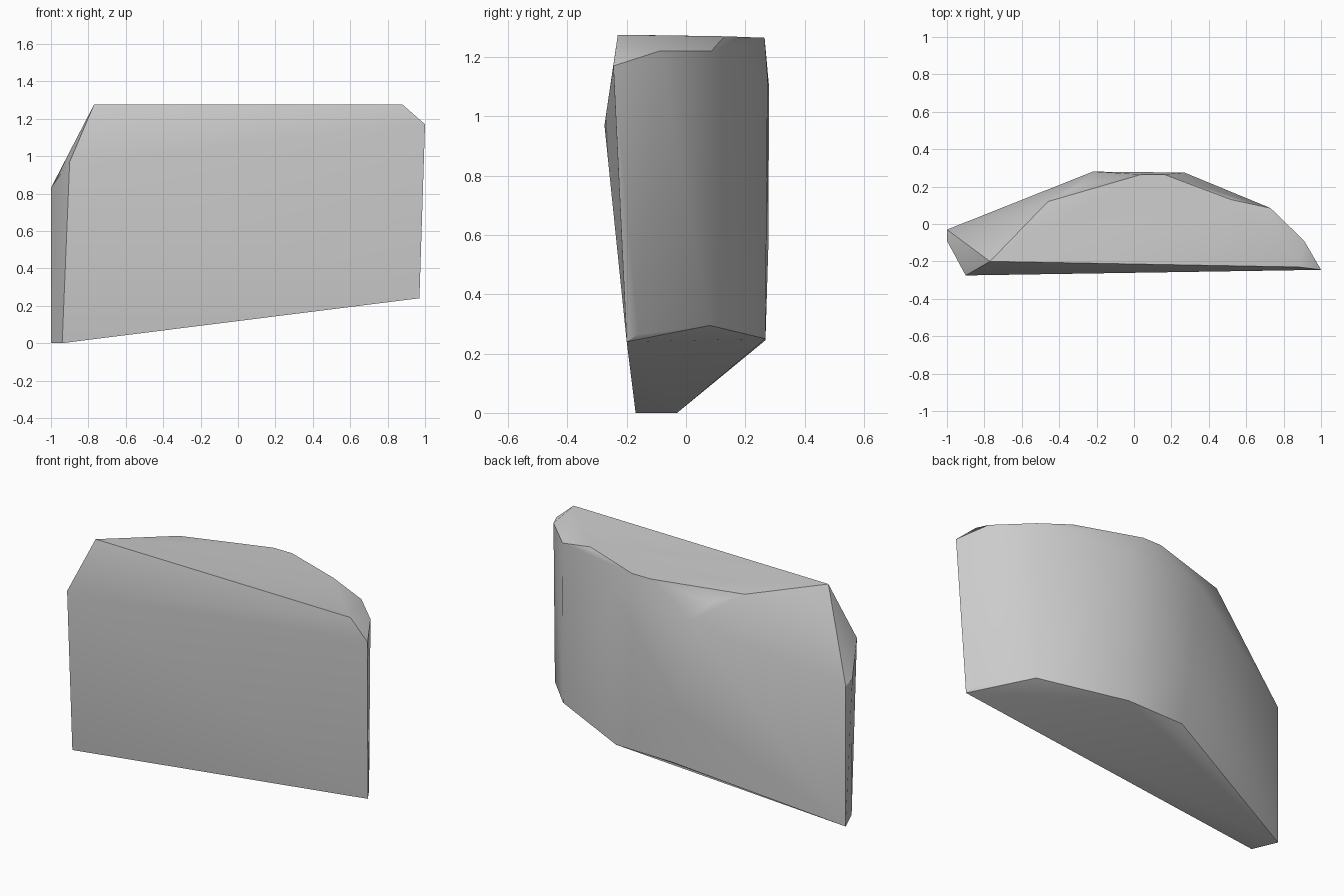
import bpy
import bmesh
import math

default_cube = bpy.data.objects.get("Cube")
if default_cube:
    bpy.data.objects.remove(default_cube, do_unlink=True)


def make_material(name, color):
    material = bpy.data.materials.new(name)
    material.use_nodes = True
    material.diffuse_color = color
    shader = material.node_tree.nodes["Principled BSDF"]
    shader.inputs["Base Color"].default_value = color
    return material


def hull_object(name, outlines, material, sharp_angle):
    """Wrap a stack of corner outlines in one convex, faceted body."""
    bm = bmesh.new()
    for outline in outlines:
        for corner in outline:
            bm.verts.new(corner)
    result = bmesh.ops.convex_hull(bm, input=bm.verts[:])
    unused = set(result["geom_interior"]) | set(result["geom_unused"])
    loose = [item for item in unused if isinstance(item, bmesh.types.BMVert)]
    bmesh.ops.delete(bm, geom=loose, context="VERTS")
    bmesh.ops.recalc_face_normals(bm, faces=bm.faces[:])
    mesh = bpy.data.meshes.new(name)
    bm.to_mesh(mesh)
    bm.free()
    mesh.materials.append(material)
    obj = bpy.data.objects.new(name, mesh)
    bpy.context.collection.objects.link(obj)
    bpy.ops.object.select_all(action="DESELECT")
    obj.select_set(True)
    bpy.context.view_layer.objects.active = obj
    bpy.ops.object.shade_smooth_by_angle(angle=sharp_angle)
    return obj


stone_grey = make_material("stone grey", (0.6, 0.6, 0.6, 1))

# Slanted underside, from the low end round the curved back
underside = [
    (-.94, -.17, 0), (-1, -.03, 0), (-.1, .268, .245), (.26, .268, .25),
    (.73, .08, .295), (.95, -.16, .265), (.97, -.2, .24),
]
# Widest corners of the front, ends and bulging back
shoulder = [
    (-.9, -.275, .97), (-1, -.09, .83), (-1, -.03, .81),
    (-.15, .278, .57), (-.22, .28, 1.1), (.27, .275, 1.13),
    (.73, .085, 1.22), (.91, -.09, 1.22), (1, -.245, 1.17),
    (-.31, .2, 1.2),
]
# Flat top
crown = [
    (-.77, -.2, 1.275), (-.46, .12, 1.255), (.04, .265, 1.265),
    (.16, .265, 1.265), (.52, .13, 1.27), (.88, -.23, 1.275),
]

hull_object("stone_slab", [underside, shoulder, crown], stone_grey, math.radians(30))
